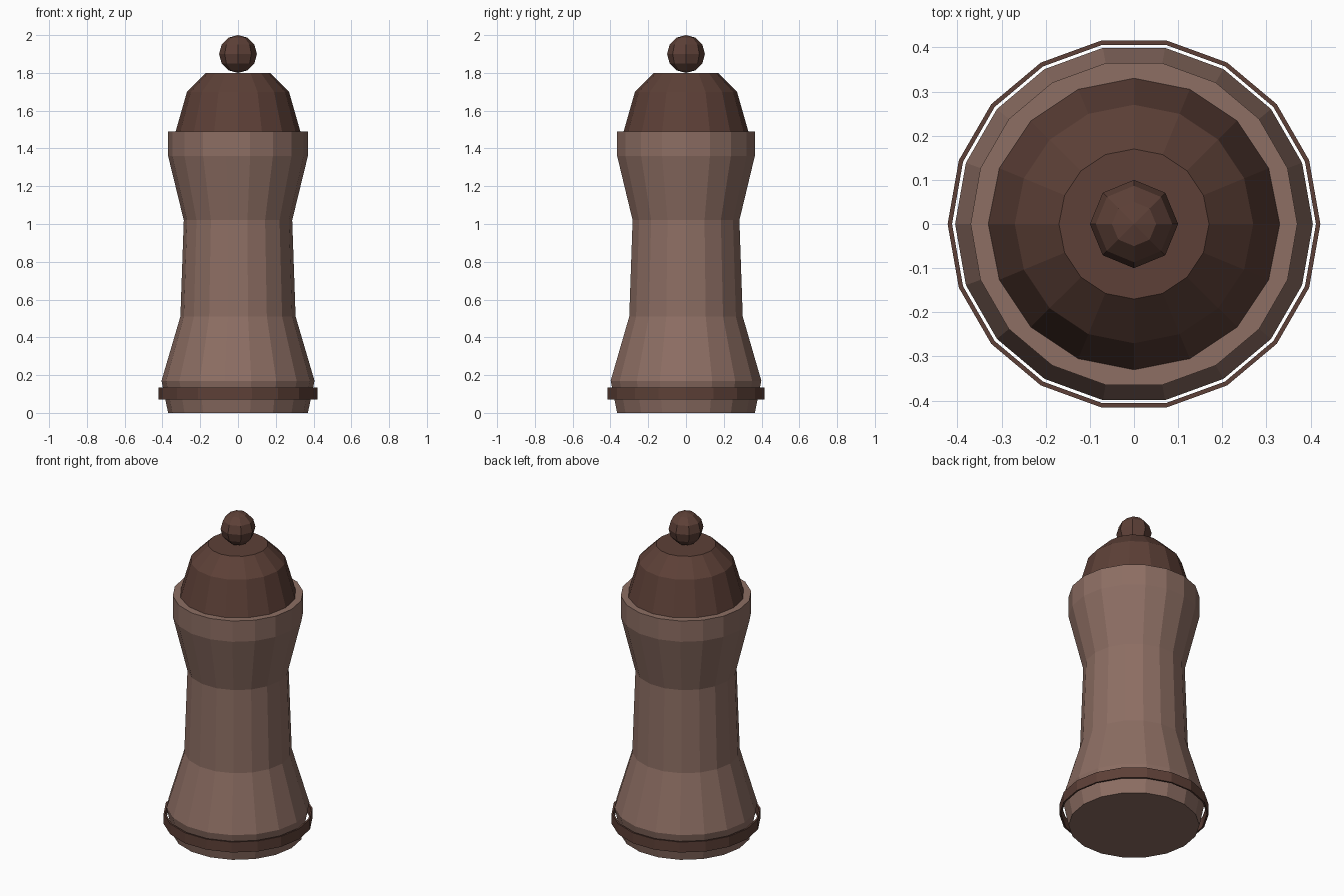
import bpy, bmesh
from math import cos, sin, tau

if "Cube" in bpy.data.objects:
    bpy.data.objects.remove(bpy.data.objects["Cube"])


def material(name, color):
    mat = bpy.data.materials.new(name)
    mat.diffuse_color = color
    mat.use_nodes = True
    mat.node_tree.nodes["Principled BSDF"].inputs["Base Color"].default_value = mat.diffuse_color
    return mat


def link(name, bm, mat):
    bmesh.ops.recalc_face_normals(bm, faces=bm.faces)
    mesh = bpy.data.meshes.new(name)
    bm.to_mesh(mesh)
    bm.free()
    mesh.materials.append(mat)
    obj = bpy.data.objects.new(name, mesh)
    bpy.context.collection.objects.link(obj)
    return obj


def lathe(name, profile, sides, mat, closed=False):
    """Spin (radius, z) points; cap the ends, or join them into a band."""
    bm = bmesh.new()
    rings = [[bm.verts.new((r * cos(tau * i / sides), r * sin(tau * i / sides), z))
              for i in range(sides)] for r, z in profile]
    pairs = list(zip(rings, rings[1:]))
    if closed:
        pairs.append((rings[-1], rings[0]))
    else:
        bm.faces.new(rings[0])
        bm.faces.new(rings[-1])
    for a, b in pairs:
        for i in range(sides):
            j = (i + 1) % sides
            bm.faces.new((a[i], a[j], b[j], b[i]))
    return link(name, bm, mat)


light_wood = material("light_wood", (0.266, 0.156, 0.125, 1))
dark_wood = material("dark_wood", (0.109, 0.051, 0.038, 1))

# Waisted body
lathe("body", [(0.37, 0), (0.405, 0.17), (0.305, 0.51), (0.287, 1.02),
               (0.37, 1.36), (0.37, 1.49)], 18, light_wood)

# Loose band around the foot
lathe("base_band", [(0.422, 0.07), (0.422, 0.135), (0.412, 0.135), (0.412, 0.07)],
      18, dark_wood, closed=True)

# Domed cap
lathe("cap", [(0.33, 1.49), (0.27, 1.70), (0.17, 1.80)], 16, dark_wood)

# Round knob
bm = bmesh.new()
bmesh.ops.create_uvsphere(bm, u_segments=8, v_segments=6, radius=0.1)
knob = link("knob", bm, dark_wood)
knob.location.z = 1.9
